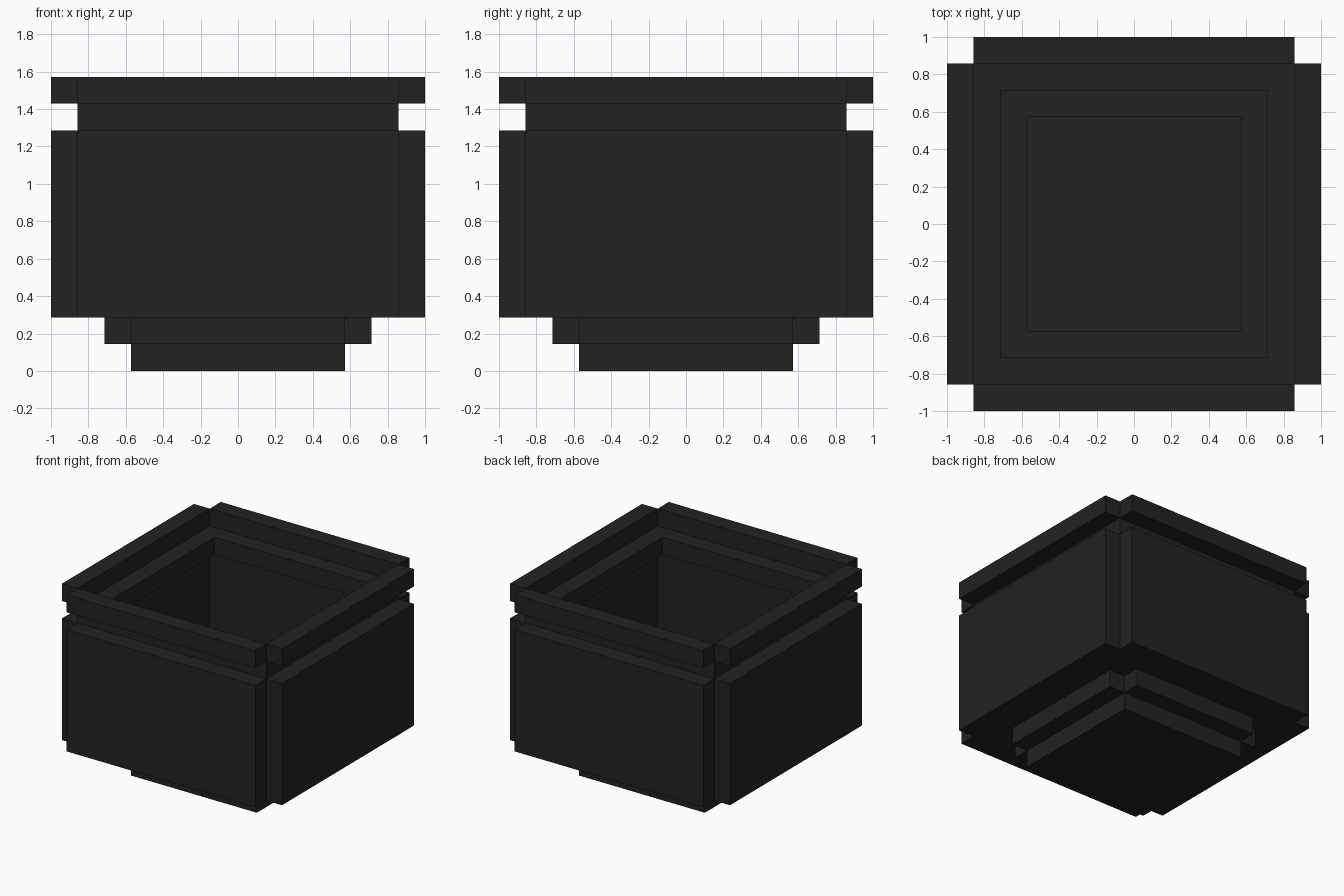
import bpy, bmesh
from mathutils import Matrix, Vector
from math import pi

cube = bpy.data.objects.get("Cube")
if cube:
    bpy.data.objects.remove(cube, do_unlink=True)

U = 1 / 7  # one block unit

mat = bpy.data.materials.new("charcoal black")
mat.use_nodes = True
colour = (0.016, 0.016, 0.016, 1)
mat.diffuse_color = colour
bsdf = mat.node_tree.nodes["Principled BSDF"]
bsdf.inputs["Base Color"].default_value = colour
bsdf.inputs["Roughness"].default_value = 0.8


def finish(name, bm):
    """Scale the block-unit mesh to size and link it."""
    bmesh.ops.scale(bm, vec=(U, U, U), verts=bm.verts)
    bmesh.ops.recalc_face_normals(bm, faces=bm.faces)
    mesh = bpy.data.meshes.new(name)
    bm.to_mesh(mesh)
    bm.free()
    mesh.materials.append(mat)
    obj = bpy.data.objects.new(name, mesh)
    bpy.context.collection.objects.link(obj)
    return obj


def add_box(bm, lo, hi):
    lo, hi = Vector(lo), Vector(hi)
    m = Matrix.Translation((lo + hi) / 2) @ Matrix.Diagonal((*(hi - lo), 1))
    bmesh.ops.create_cube(bm, size=1, matrix=m)


def slab(name, half, z0, z1):
    """Solid square block."""
    bm = bmesh.new()
    add_box(bm, (-half, -half, z0), (half, half, z1))
    return finish(name, bm)


def square_ring(name, inner, outer, z0, z1):
    """Closed square frame with full corners."""
    bm = bmesh.new()
    profile = [(outer, z0), (outer, z1), (inner, z1), (inner, z0)]
    loops = [[bm.verts.new((sx * h, sy * h, z))
              for sx, sy in ((-1, -1), (1, -1), (1, 1), (-1, 1))]
             for h, z in profile]
    for i in range(4):
        a, b = loops[i], loops[(i + 1) % 4]
        for j in range(4):
            k = (j + 1) % 4
            bm.faces.new((a[j], a[k], b[k], b[j]))
    return finish(name, bm)


def panel_ring(name, inner, outer, z0, z1):
    """Four panels with notched corners, one per side."""
    for i, side in enumerate(("front", "left", "back", "right")):
        bm = bmesh.new()
        add_box(bm, (-inner, -outer, z0), (inner, -inner, z1))
        bmesh.ops.rotate(bm, verts=bm.verts, cent=(0, 0, 0),
                         matrix=Matrix.Rotation(i * pi / 2, 3, "Z"))
        finish(f"{name}_{side}", bm)


# Stepped foot
slab("base", 4, 0, 1)
panel_ring("foot", 4, 5, 1, 2)

# Hollow body with a sunken floor
square_ring("body_floor", 4, 6, 2, 3)
panel_ring("body_wall", 6, 7, 2, 9)

# Recessed neck and overhanging rim
square_ring("neck", 5, 6, 9, 10)
panel_ring("rim", 6, 7, 10, 11)
